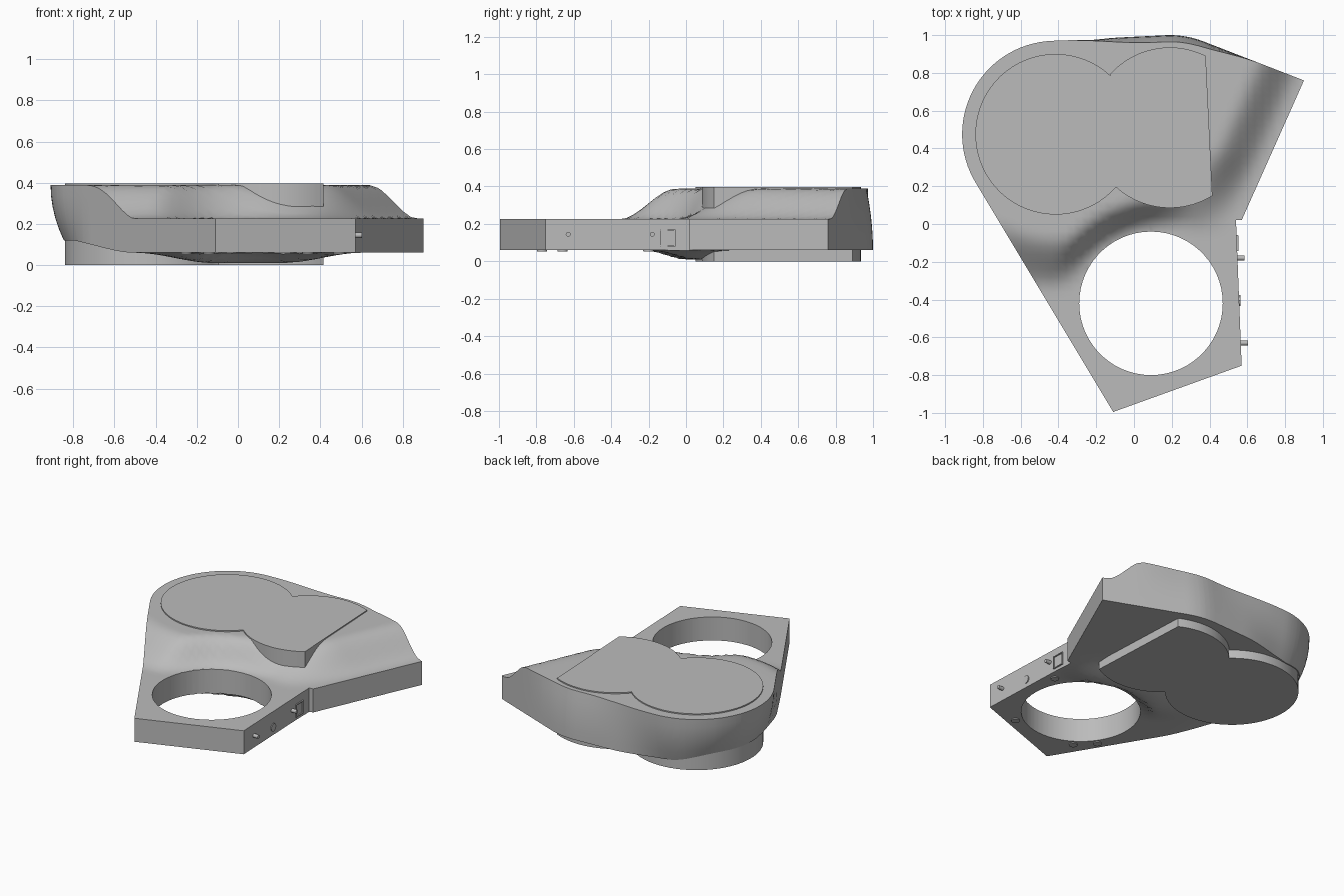
import bpy, bmesh
from math import cos, sin, radians, hypot, tau
from mathutils import Vector

if "Cube" in bpy.data.objects:
    bpy.data.objects.remove(bpy.data.objects["Cube"])

grey = bpy.data.materials.new("plain grey")
grey.use_nodes = True
grey.diffuse_color = (0.5, 0.5, 0.5, 1)
grey.node_tree.nodes["Principled BSDF"].inputs["Base Color"].default_value = (0.5, 0.5, 0.5, 1)

A, B, HOLE = Vector((-0.415, 0.475)), Vector((0.19, 0.51)), Vector((0.09, -0.42))
R_CAP, R_BODY, R_HOLE = 0.425, 0.49, 0.38


def smooth(a, b, v):
    t = min(1, max(0, (v - a) / (b - a)))
    return t * t * (3 - 2 * t)


def arc(c, r, start, end, n):
    angles = [radians(start + (end - start) * i / n) for i in range(n + 1)]
    return [(c.x + r * cos(a), c.y + r * sin(a)) for a in angles]


def finish(name, bm):
    bmesh.ops.recalc_face_normals(bm, faces=bm.faces)
    mesh = bpy.data.meshes.new(name)
    bm.to_mesh(mesh)
    bm.free()
    ob = bpy.data.objects.new(name, mesh)
    bpy.context.collection.objects.link(ob)
    mesh.materials.append(grey)
    return ob


def prism(outline, z0, z1):
    bm = bmesh.new()
    face = bm.faces.new([bm.verts.new((x, y, z0)) for x, y in outline])
    res = bmesh.ops.extrude_face_region(bm, geom=[face])
    top = [v for v in res["geom"] if isinstance(v, bmesh.types.BMVert)]
    bmesh.ops.translate(bm, verts=top, vec=(0, 0, z1 - z0))
    if face.is_valid and len([f for f in bm.faces if len(f.verts) == len(outline)]) < 2:
        bm.faces.new(face.verts)
    return bm


def shade(ob, angle=35):
    bpy.ops.object.select_all(action="DESELECT")
    ob.select_set(True)
    bpy.context.view_layer.objects.active = ob
    bpy.ops.object.shade_smooth_by_angle(angle=radians(angle))


def slice_grid(bm, axis, start, end, step):
    normal = Vector((axis == 0, axis == 1, axis == 2))
    for i in range(int((end - start) / step) + 1):
        bmesh.ops.bisect_plane(bm, geom=bm.verts[:] + bm.edges[:] + bm.faces[:], dist=1e-5,
                               plane_co=normal * (start + step * i), plane_no=normal)


def swell(x, y):
    """Rise of the upper surface, from flat plate (0) to plateau (1)."""
    round_end = 1 - smooth(0.53, 0.83, hypot(x - A.x, y - A.y))
    from_edge = (x - 0.57) * -0.913 + (y - 0.02) * 0.407
    wing = smooth(0.03, 0.28, from_edge) * smooth(-0.1, 0.4, y)
    clear = smooth(0.38, 0.55, hypot(x - HOLE.x, y - HOLE.y))
    return (1 - (1 - round_end) * (1 - wing)) * clear


def belly(x, y):
    """Height of the underside."""
    bump = 1 - smooth(0.3, 1, hypot((x - 0.05) / 0.55, y / 0.32))
    bump *= smooth(0.38, 0.46, hypot(x - HOLE.x, y - HOLE.y))
    return 0.06 - 0.05 * bump + 0.06 * smooth(0.5, 0.85, -x)


# Body: sliced slab shaped by the upper and lower surfaces
outline = [(-0.11, -0.995), (0.57, -0.75), (0.54, 0.02), (0.57, 0.02), (0.90, 0.76)]
outline += arc(B, R_BODY, 68, 92, 6) + arc(A, R_BODY + 0.005, 92, 212, 30)
bm = prism(outline, 0, 1)
slice_grid(bm, 0, -0.88, 0.88, 0.04)
slice_grid(bm, 1, -0.96, 0.98, 0.04)
slice_grid(bm, 2, 0.2, 0.8, 0.2)
for v in bm.verts:
    x, y, w = v.co
    rise, low = swell(x, y), belly(x, y)
    z = low + (0.225 + 0.163 * rise - low) * w
    tuck = smooth(0, 0.35, (A.x - x) * 0.8 + (y - A.y) * 0.5)
    scale = 1 - 0.13 * (1 - w) ** 2 * tuck
    lean = 0.035 * smooth(0.85, 1, y) * smooth(-0.4, 0.1, x) * w * w * rise
    v.co = (A.x + (x - A.x) * scale, A.y + (y - A.y) * scale - lean, z)
body = finish("body", bm)

# Round opening through the body
cutter = finish("opening_cutter", prism(arc(HOLE, R_HOLE, 0, 354, 59), -0.5, 1))
cutter.hide_render = True
mod = body.modifiers.new("opening", "BOOLEAN")
mod.operation, mod.solver, mod.object = "DIFFERENCE", "EXACT", cutter
bpy.context.view_layer.objects.active = body
bpy.ops.object.modifier_apply(modifier=mod.name)
bpy.data.objects.remove(cutter)
shade(body)

# Double-disc core running from bottom to top, cut flat on one side
core = arc(A, R_CAP, 47, 318.5, 50)
core += arc(B, R_CAP, 228, 302, 14) + arc(B, R_CAP, 63.5, 138, 14)
shade(finish("double_disc_core", prism(core, 0, 0.396)))


def wall_x(y):
    return 0.54 - 0.03 * (y - 0.02) / 0.77


def peg(name, y, z, radius, out, sides=16):
    """Short stub standing out of the side wall."""
    ring = [(radius * cos(tau * i / sides), radius * sin(tau * i / sides)) for i in range(sides)]
    bm = prism(ring, -0.02, out)
    for v in bm.verts:
        v.co = (wall_x(y) + v.co.z, y + v.co.x, z + v.co.y)
    shade(finish(name, bm))


peg("front_pin", -0.63, 0.145, 0.013, 0.037)
peg("rear_pin", -0.18, 0.145, 0.013, 0.037)
peg("side_button", -0.405, 0.115, 0.028, 0.006, 8)

# Square port rim on the side wall
for i, (y, z, dy, dz) in enumerate([(-0.14, 0.125, 0.006, 0.09), (-0.06, 0.125, 0.006, 0.09),
                                    (-0.1, 0.083, 0.08, 0.006), (-0.1, 0.167, 0.08, 0.006)]):
    x = wall_x(y)
    rect = [(x - 0.02, y - dy / 2), (x + 0.008, y - dy / 2), (x + 0.008, y + dy / 2), (x - 0.02, y + dy / 2)]
    finish(f"port_rim_{i + 1}", prism(rect, z - dz / 2, z + dz / 2))

# Small feet under the plate
for i, (x, y) in enumerate([(-0.14, -0.77), (0.34, -0.77), (-0.25, -0.66), (0.49, -0.2)]):
    shade(finish(f"foot_{i + 1}", prism(arc(Vector((x, y)), 0.027, 0, 345, 23), 0.053, 0.08)))
